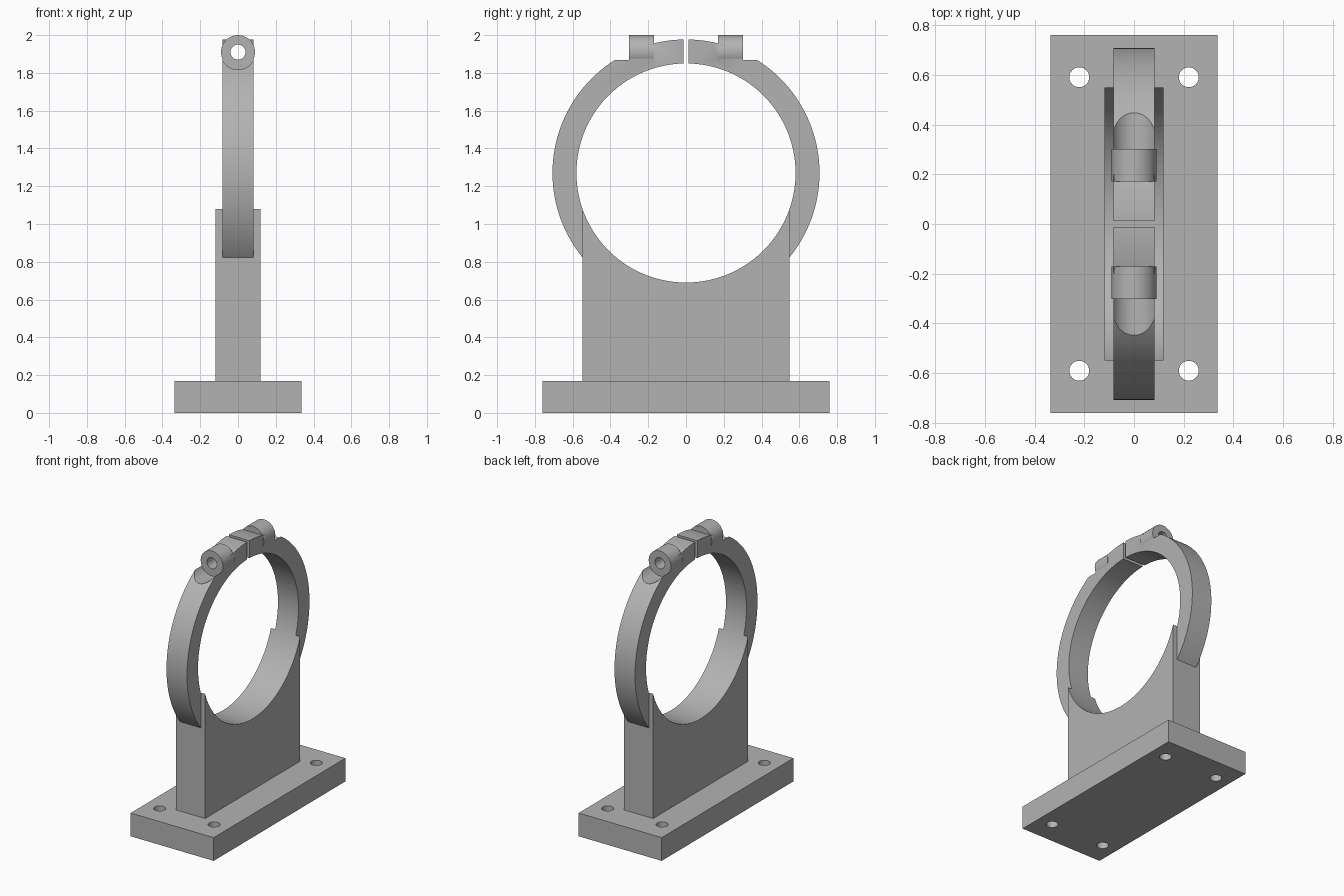
import bpy
import math

if "Cube" in bpy.data.objects:
    bpy.data.objects.remove(bpy.data.objects["Cube"], do_unlink=True)

# Overall dimensions
CENTRE_Z = 1.27
BORE_R, RING_R, RING_W = 0.58, 0.707, 0.166
BOLT_Z, LUG_R, HOLE_R = 1.91, 0.09, 0.04
LUG_IN, LUG_OUT = 0.17, 0.302
BASE_H = 0.17

grey = bpy.data.materials.new("plain_grey")
grey.use_nodes = True
GREY = (0.45, 0.45, 0.45, 1)
grey.diffuse_color = GREY
grey.node_tree.nodes["Principled BSDF"].inputs["Base Color"].default_value = GREY


def box(name, size, centre):
    bpy.ops.mesh.primitive_cube_add(size=1, location=centre)
    ob = bpy.context.object
    ob.name = name
    ob.scale = size
    bpy.ops.object.transform_apply(location=True, rotation=True, scale=True)
    ob.data.materials.append(grey)
    return ob


def cylinder(name, radius, depth, centre, axis="Z", sides=64):
    turn = {"X": (0, math.pi / 2, 0), "Y": (math.pi / 2, 0, 0), "Z": (0, 0, 0)}[axis]
    bpy.ops.mesh.primitive_cylinder_add(vertices=sides, radius=radius, depth=depth,
                                        location=centre, rotation=turn)
    ob = bpy.context.object
    ob.name = name
    bpy.ops.object.transform_apply(location=True, rotation=True, scale=True)
    ob.data.materials.append(grey)
    return ob


def combine(target, tool, operation="DIFFERENCE"):
    tool.hide_render = True
    mod = target.modifiers.new("shape", "BOOLEAN")
    mod.operation, mod.solver, mod.object = operation, "EXACT", tool
    bpy.context.view_layer.objects.active = target
    bpy.ops.object.modifier_apply(modifier=mod.name)
    bpy.data.objects.remove(tool, do_unlink=True)


def smooth(ob):
    bpy.ops.object.select_all(action="DESELECT")
    ob.select_set(True)
    bpy.context.view_layer.objects.active = ob
    bpy.ops.object.shade_smooth_by_angle(angle=math.radians(30))


def bore():
    return cylinder("bore_cutter", BORE_R, 1, (0, 0, CENTRE_Z), "X", 160)


# Base plate with four screw holes
base = box("base_plate", (0.672, 1.52, BASE_H), (0, 0, BASE_H / 2))
for x in (-0.22, 0.22):
    for y in (-0.59, 0.59):
        combine(base, cylinder("screw_cutter", HOLE_R, 1, (x, y, BASE_H / 2), sides=32))
smooth(base)

# Upright post, scooped out by the bore
post = box("upright_post", (0.236, 1.096, CENTRE_Z - BASE_H),
           (0, 0, (CENTRE_Z + BASE_H) / 2))
combine(post, bore())
smooth(post)

# Clamp ring with bolt lugs and the round clearance cuts outside them
ring = cylinder("clamp_ring", RING_R, RING_W, (0, 0, CENTRE_Z), "X", 160)
for side in (-1, 1):
    clearance = cylinder("clearance_cutter", 0.0925, 0.4,
                         (0, side * (LUG_OUT + 0.2), BOLT_Z), "Y")
    combine(ring, clearance)
    lug = cylinder("bolt_lug", LUG_R, LUG_OUT - LUG_IN,
                   (0, side * (LUG_IN + LUG_OUT) / 2, BOLT_Z), "Y")
    combine(ring, lug, "UNION")
combine(ring, bore())

# Bolt hole and the split at the top
combine(ring, cylinder("bolt_cutter", HOLE_R, 1, (0, 0, BOLT_Z), "Y", 32))
combine(ring, box("split_cutter", (0.4, 0.025, 0.4), (0, 0, BOLT_Z)))

# Remove the ring's hidden portion inside the post
combine(ring, box("post_cutter", (0.3, 1.09, 0.9), (0, 0, 0.6)))
smooth(ring)
